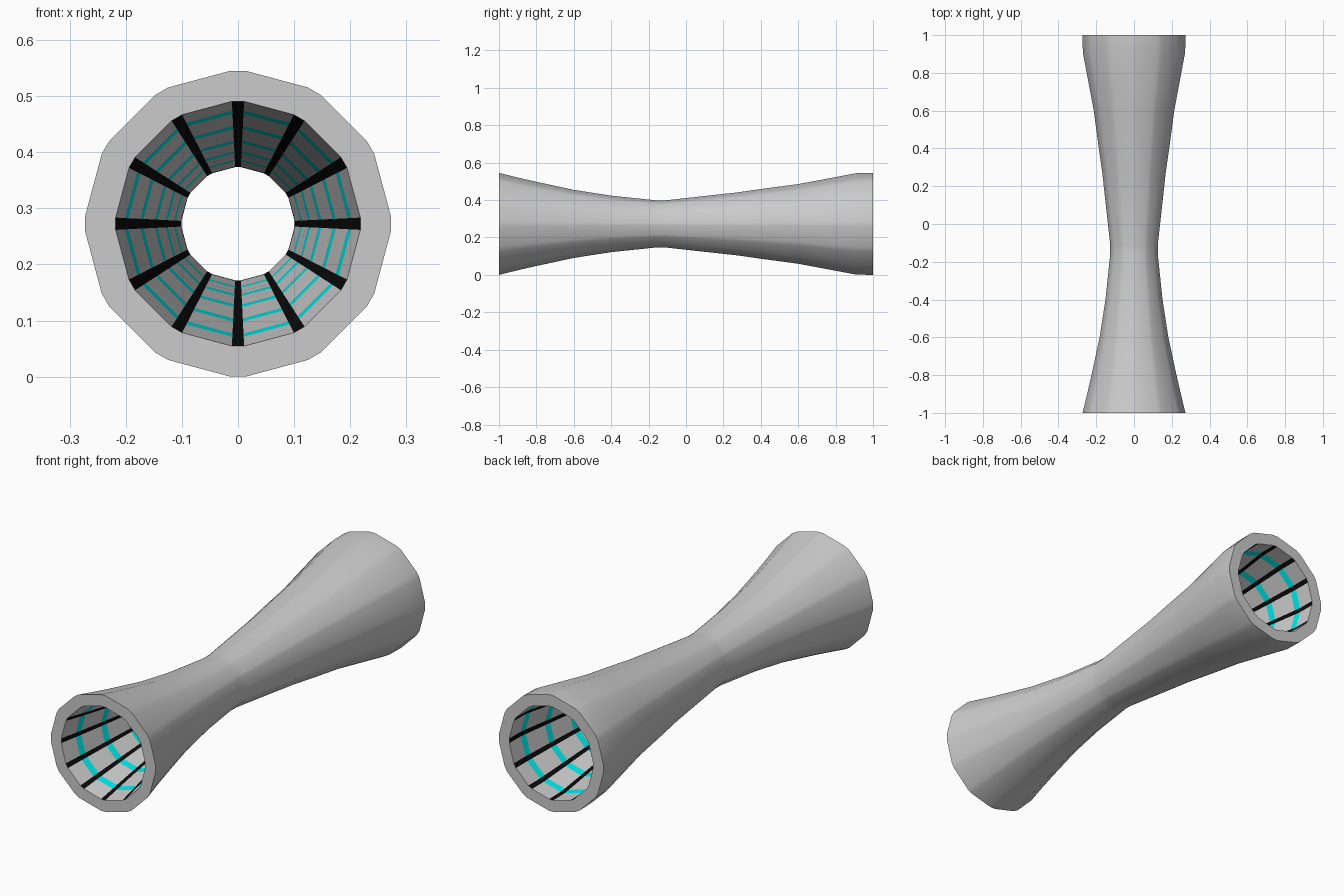
import bpy, bmesh, math

if "Cube" in bpy.data.objects:
    bpy.data.objects.remove(bpy.data.objects["Cube"])

ZC = 0.2725          # height of the tube axis
HALF = math.atan(0.05)   # half angle of the narrow facets
INNER = 0.8          # bore radius relative to the outside

# outside profile: (y, radius), flared at both ends
PROFILE = [(-1, .2725), (-.9, .248), (-.8, .225), (-.6, .182), (-.4, .151),
           (-.16, .126), (-.11, .126), (.28, .169), (.42, .189), (.6, .213),
           (.91, .271), (1, .2725)]
BANDS = [-.9 + .15 * i for i in range(13)]
BW = 0.016           # half width of a ring band


def radius(y):
    for (y0, r0), (y1, r1) in zip(PROFILE, PROFILE[1:]):
        if y <= y1:
            return r0 + (r1 - r0) * (y - y0) / (y1 - y0)
    return PROFILE[-1][1]


def material(name, color):
    m = bpy.data.materials.new(name)
    m.diffuse_color = color
    m.use_nodes = True
    m.node_tree.nodes["Principled BSDF"].inputs["Base Color"].default_value = m.diffuse_color
    return m


# closed section loop: outside front to back, then bore back to front
inner_y = {p[0] for p in PROFILE}
for b in BANDS:
    inner_y = {y for y in inner_y if abs(y - b) > BW + .004 or abs(y) == 1}
    inner_y |= {b - BW, b + BW}
loop = [(y, r, False) for y, r in PROFILE]
loop += [(y, radius(y) * INNER, True) for y in sorted(inner_y, reverse=True)]

# 24 corners: 12 narrow facets alternating with 12 wide ones
angles = []
for k in range(12):
    a = math.radians(30 * k)
    angles += [a - HALF, a + HALF]


def kind(i, col):
    p, q = loop[i], loop[(i + 1) % len(loop)]
    if not (p[2] and q[2]):
        return "shell"
    if col % 2 == 0:
        return "rib"
    mid = (p[0] + q[0]) / 2
    return "band" if any(abs(mid - b) < BW for b in BANDS) else "shell"


def build(name, part, mat=None):
    bm = bmesh.new()
    rings = []
    for y, r, _ in loop:
        R = r / math.cos(HALF)
        rings.append([bm.verts.new((R * math.sin(a), y, ZC + R * math.cos(a)))
                      for a in angles])
    n = len(rings)
    for i in range(n):
        A, B = rings[i], rings[(i + 1) % n]
        for c in range(24):
            d = (c + 1) % 24
            if kind(i, c) == part:
                bm.faces.new((A[c], A[d], B[d], B[c]))
    bmesh.ops.delete(bm, geom=[v for v in bm.verts if not v.link_faces],
                     context='VERTS')
    me = bpy.data.meshes.new(name)
    bm.to_mesh(me)
    bm.free()
    ob = bpy.data.objects.new(name, me)
    bpy.context.collection.objects.link(ob)
    if mat:
        me.materials.append(mat)
    bpy.ops.object.select_all(action='DESELECT')
    ob.select_set(True)
    bpy.context.view_layer.objects.active = ob
    bpy.ops.object.shade_smooth_by_angle(angle=math.radians(30))
    return ob


# flared tube wall, black lengthwise ribs, cyan ring bands in the bore
build("tunnel_shell", "shell")
build("inner_ribs", "rib", material("black", (.003, .003, .003, 1)))
build("light_bands", "band", material("cyan", (0, .8, .8, 1)))
